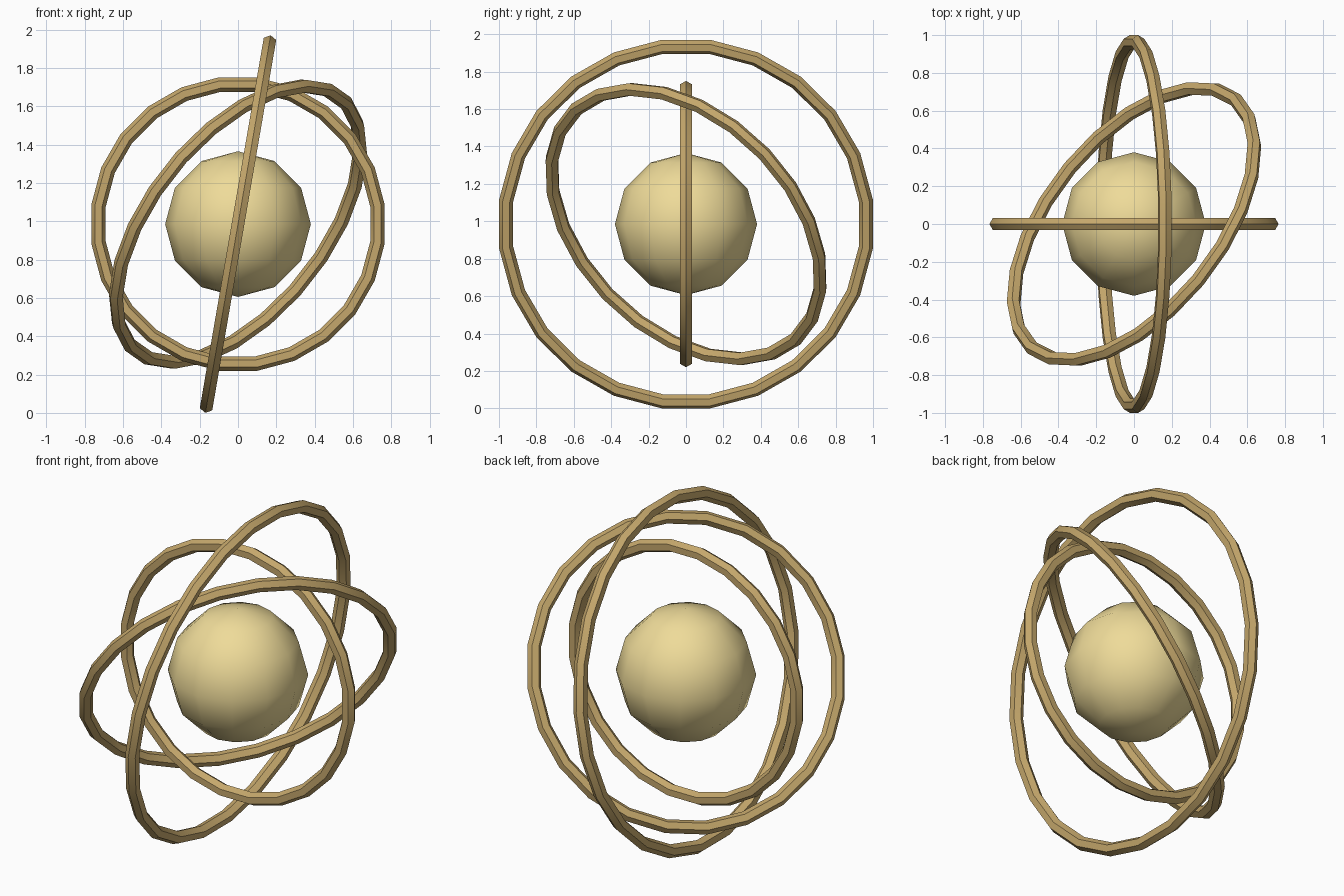
import bpy, math
from mathutils import Vector

if "Cube" in bpy.data.objects:
    bpy.data.objects.remove(bpy.data.objects["Cube"])

CENTRE = Vector((0, 0, 0.985))


def material(name, rgb):
    m = bpy.data.materials.new(name)
    m.diffuse_color = (*rgb, 1)
    m.use_nodes = True
    m.node_tree.nodes["Principled BSDF"].inputs["Base Color"].default_value = m.diffuse_color
    return m


def finish(name, mat):
    ob = bpy.context.object
    ob.name = name
    ob.data.materials.append(mat)
    bpy.ops.object.shade_smooth_by_angle(angle=math.radians(40))
    return ob


def ring(name, radius, normal):
    # Six-sided tube bent into a 24-segment ring, turned half a segment
    bpy.ops.mesh.primitive_torus_add(major_segments=24, minor_segments=6,
                                     major_radius=radius, minor_radius=0.038)
    ob = finish(name, brass)
    ob.rotation_mode = 'QUATERNION'
    turn = Vector((0, 0, 1)).rotation_difference(Vector(normal).normalized())
    half_step = Vector((0, 0, 1))
    from_axis = turn.to_matrix().to_4x4()
    spin = half_step.rotation_difference(half_step).to_matrix().to_4x4().Rotation(
        math.radians(7.5), 4, 'Z')
    ob.data.transform(from_axis @ spin)
    ob.location = CENTRE
    return ob


brass = material("brass", (0.56, 0.39, 0.15))
gold = material("pale_gold", (0.86, 0.71, 0.32))

# Central ball
bpy.ops.mesh.primitive_uv_sphere_add(segments=12, ring_count=6, radius=0.38,
                                     location=CENTRE)
finish("central_ball", gold)

# Three nested rings, each given by its axis
tilt = math.radians(9.8)
ring("inner_ring", 0.734, (0, 1, 0))
ring("middle_ring", 0.85, (0.66, -0.53, -0.53))
ring("outer_ring", 0.97, (math.cos(tilt), 0, -math.sin(tilt)))
